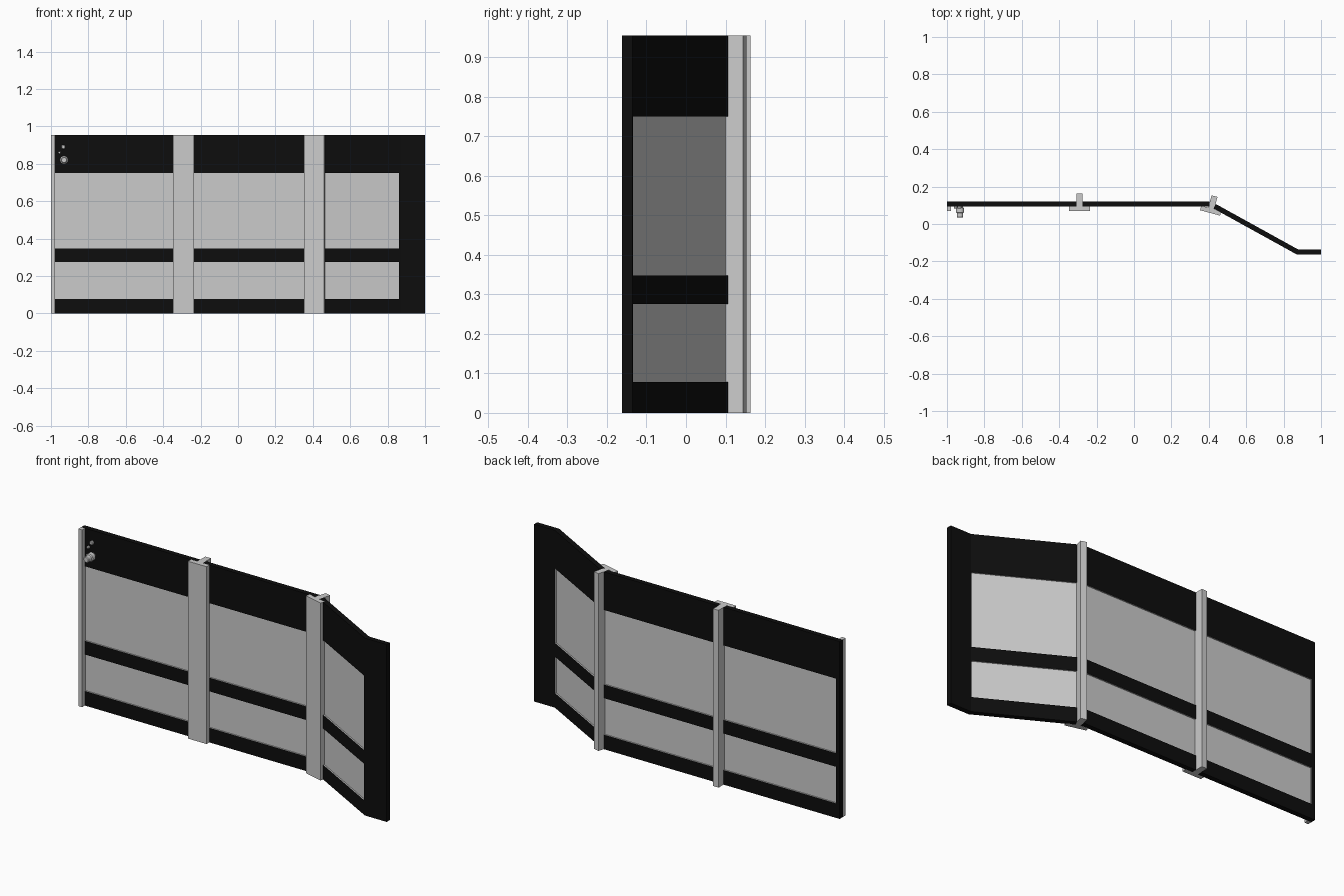
import bpy, bmesh, math
from mathutils import Vector, Matrix

if "Cube" in bpy.data.objects:
    bpy.data.objects.remove(bpy.data.objects["Cube"])

H = 0.955        # wall height
T = 0.0135       # half thickness of wall
ROWS = [(0.078, 0.275), (0.348, 0.75)]   # window heights


def material(name, c):
    m = bpy.data.materials.new(name)
    m.diffuse_color = (c, c, c, 1)
    m.use_nodes = True
    m.node_tree.nodes["Principled BSDF"].inputs["Base Color"].default_value = m.diffuse_color
    return m


black = material("black", 0.004)
grey = material("grey", 0.8)


def finish(name, bm, mat=None):
    bmesh.ops.recalc_face_normals(bm, faces=bm.faces)
    me = bpy.data.meshes.new(name)
    bm.to_mesh(me)
    bm.free()
    ob = bpy.data.objects.new(name, me)
    bpy.context.collection.objects.link(ob)
    if mat:
        me.materials.append(mat)
    return ob


def prism(name, pts, z0, z1, mat=None):
    """Extrude a plan outline from z0 to z1."""
    bm = bmesh.new()
    f = bm.faces.new([bm.verts.new((x, y, z0)) for x, y in pts])
    r = bmesh.ops.extrude_face_region(bm, geom=[f])
    vs = [v for v in r["geom"] if isinstance(v, bmesh.types.BMVert)]
    bmesh.ops.translate(bm, verts=vs, vec=(0, 0, z1 - z0))
    return finish(name, bm, mat)


def strip(path, half):
    """Mitred plan outline of a strip along a centre line."""
    p = [Vector(a) for a in path]
    left, right = [], []
    for i, a in enumerate(p):
        d0 = (a - p[max(i - 1, 0)]).normalized() if i else (p[1] - a).normalized()
        d1 = (p[i + 1] - a).normalized() if i + 1 < len(p) else d0
        n0, n1 = Vector((-d0.y, d0.x)), Vector((-d1.y, d1.x))
        m = (n0 + n1).normalized()
        m *= half / m.dot(n0)
        left.append(a + m)
        right.append(a - m)
    return [tuple(v) for v in left + right[::-1]]


def wall(name, path, win):
    """Black frame along path, with two recessed panes along the win line."""
    ob = prism(name + "_frame", strip(path, T), 0, H, black)
    a, b = Vector(win[0]), Vector(win[1])
    for i, (z0, z1) in enumerate(ROWS):
        cut = prism(f"{name}_cutter_{i}", strip((a, b), 0.05), z0, z1, grey)
        cut.hide_render = True
        mod = ob.modifiers.new("window", 'BOOLEAN')
        mod.operation = 'DIFFERENCE'
        mod.solver = 'EXACT'
        mod.material_mode = 'TRANSFER'
        mod.object = cut
        bpy.context.view_layer.objects.active = ob
        bpy.ops.object.modifier_apply(modifier=mod.name)
        bpy.data.objects.remove(cut)
        prism(f"{name}_pane_{i}", strip((a, b), 0.006), z0, z1, grey)


def mullion(name, x, y, deg):
    """T-shaped post: wide front flange, narrow web behind."""
    w, e = 0.0555, 0.0165
    t = [(-w, -0.037), (w, -0.037), (w, -0.012), (e, -0.012),
         (e, 0.056), (-e, 0.056), (-e, -0.012), (-w, -0.012)]
    R = Matrix.Rotation(math.radians(deg), 2)
    prism(name, [tuple(R @ Vector(p) + Vector((x, y))) for p in t], 0, H)


def knob(name, x, z, profile, sides=24):
    """Turned fitting: (radius, y) profile spun about the y axis."""
    bm = bmesh.new()
    rings = []
    for r, y in profile:
        rings.append([bm.verts.new((x + r * math.cos(2 * math.pi * i / sides), y,
                                    z + r * math.sin(2 * math.pi * i / sides)))
                      for i in range(sides)])
    for a, b in zip(rings, rings[1:]):
        for i in range(sides):
            j = (i + 1) % sides
            bm.faces.new((a[i], a[j], b[j], b[i]))
    bm.faces.new(rings[0])
    bm.faces.new(rings[-1])
    ob = finish(name, bm)
    bpy.context.view_layer.objects.active = ob
    ob.select_set(True)
    bpy.ops.object.shade_smooth_by_angle(angle=math.radians(35))
    ob.select_set(False)


# Two straight wall bays
Y = 0.107
wall("left_bay", [(-1, Y), (-0.3085, Y)], [(-0.978, Y), (-0.300, Y)])
wall("middle_bay", [(-0.2755, Y), (0.404, Y)], [(-0.285, Y), (0.411, Y)])

# Angled bay with flat end panel
s, e = Vector((0.431, 0.095)), Vector((0.873, -0.149))
d = (e - s).normalized()
wall("angled_bay", [s, e, (1, -0.149)], [s - d * 0.012, e - d * 0.006])

# Posts
mullion("middle_post", -0.292, Y, 0)
mullion("corner_post", 0.416, 0.095, -15)
prism("edge_post", [(-1, 0.07), (-0.978, 0.07), (-0.978, 0.0935), (-1, 0.0935)], 0, H)

# Fittings in the upper left corner
knob("large_knob", -0.93, 0.82, [(0.017, 0.0945), (0.017, 0.088), (0.022, 0.085),
     (0.022, 0.062), (0.017, 0.058), (0.017, 0.038), (0.013, 0.034)])
knob("small_knob", -0.934, 0.89, [(0.011, 0.0945), (0.011, 0.085), (0.008, 0.082)])
knob("button", -0.955, 0.86, [(0.007, 0.0945), (0.007, 0.085), (0.005, 0.083)], 16)
